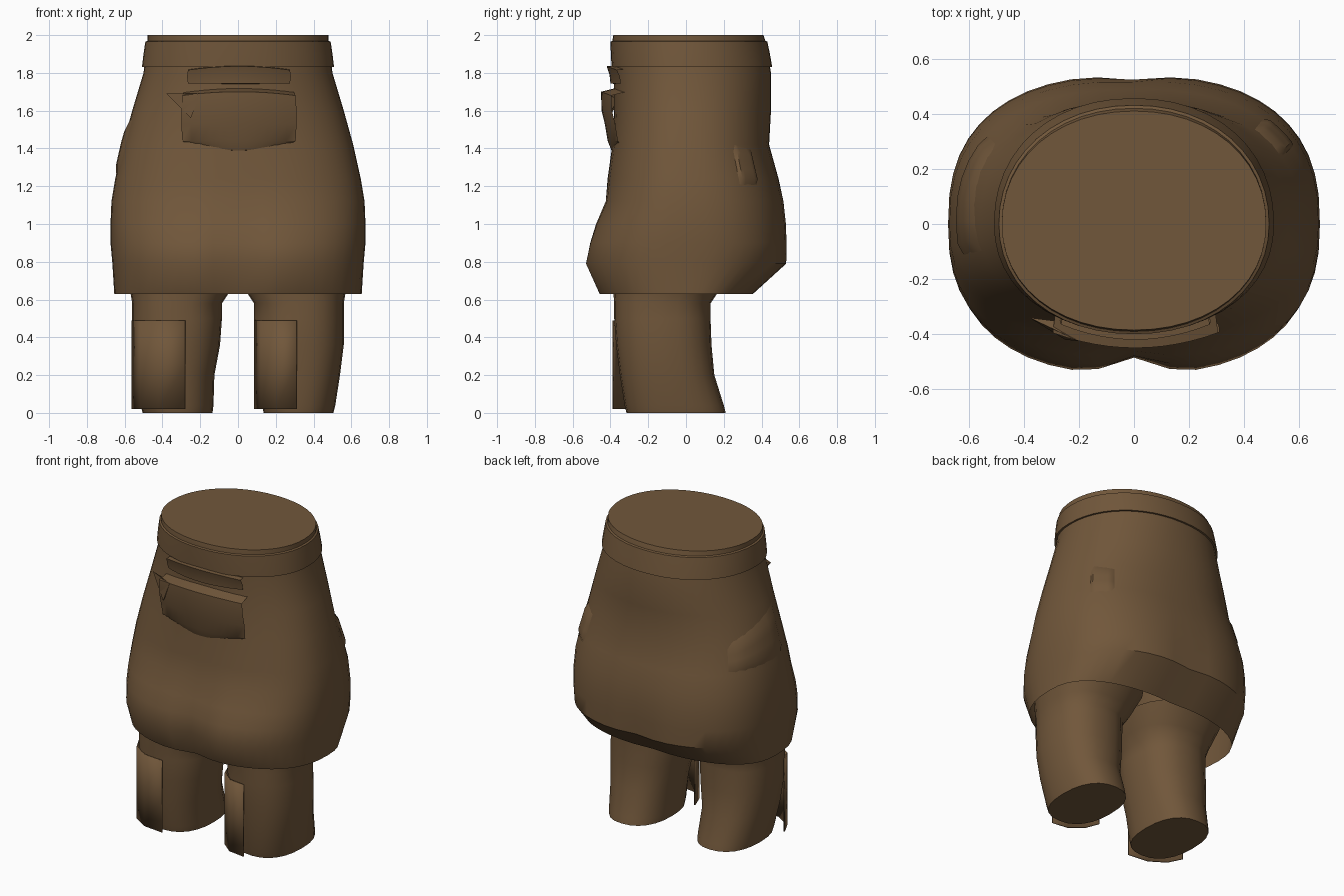
import bpy, math

if "Cube" in bpy.data.objects:
    bpy.data.objects.remove(bpy.data.objects["Cube"])

brown = bpy.data.materials.new("brown cloth")
brown.diffuse_color = (0.165, 0.095, 0.043, 1)
brown.use_nodes = True
brown.node_tree.nodes["Principled BSDF"].inputs["Base Color"].default_value = brown.diffuse_color


def make(name, verts, faces, angle=40):
    me = bpy.data.meshes.new(name)
    me.from_pydata(verts, [], faces)
    me.materials.append(brown)
    ob = bpy.data.objects.new(name, me)
    bpy.context.collection.objects.link(ob)
    bpy.ops.object.select_all(action='DESELECT')
    bpy.context.view_layer.objects.active = ob
    ob.select_set(True)
    bpy.ops.object.shade_smooth_by_angle(angle=math.radians(angle))
    return ob


def grid(name, rows, closed=False, cap_bottom=False, cap_top=False, angle=40):
    """Skin a stack of equal-length point rows, bottom to top."""
    n = len(rows[0])
    verts = [p for r in rows for p in r]
    faces = []
    for i in range(len(rows) - 1):
        for j in range(n if closed else n - 1):
            k = (j + 1) % n
            faces.append((i*n + j, i*n + k, (i+1)*n + k, (i+1)*n + j))
    if cap_bottom:
        faces.append(tuple(reversed(range(n))))
    if cap_top:
        faces.append(tuple(range((len(rows) - 1)*n, len(rows)*n)))
    return make(name, verts, faces, angle)


def thicken(ob, t):
    m = ob.modifiers.new("thickness", 'SOLIDIFY')
    m.thickness = t
    m.offset = -1


# Body outline: z, half width, front y, back y, squareness, centre dent
PROFILE = [
    (0.63, 0.655, -0.47, 0.36, 2.5, 0.08),
    (0.79, 0.665, -0.545, 0.54, 2.5, 0.11),
    (0.90, 0.675, -0.52, 0.54, 2.5, 0.08),
    (1.00, 0.675, -0.485, 0.535, 2.5, 0.05),
    (1.12, 0.67, -0.43, 0.52, 2.45, 0.02),
    (1.24, 0.65, -0.415, 0.49, 2.4, 0.0),
    (1.42, 0.61, -0.39, 0.44, 2.3, 0.0),
    (1.60, 0.56, -0.38, 0.45, 2.2, 0.0),
    (1.80, 0.50, -0.38, 0.45, 2.15, 0.0),
    (1.97, 0.48, -0.39, 0.42, 2.1, 0.0),
    (2.00, 0.48, -0.385, 0.41, 2.1, 0.0),
]


def body_point(a, z, off=0.0):
    """Point on the body at angle a (-90 degrees is the front) and height z."""
    z = min(max(z, PROFILE[0][0]), PROFILE[-1][0])
    for lo, hi in zip(PROFILE, PROFILE[1:]):
        if z <= hi[0]:
            break
    t = (z - lo[0]) / (hi[0] - lo[0])
    w, f, b, n, d = [p + (q - p)*t for p, q in zip(lo[1:], hi[1:])]
    c, s = math.cos(a), math.sin(a)
    x = math.copysign(abs(c)**(2/n), c) * (w + off)
    depth = (b if s > 0 else -f) + off
    y = math.copysign(abs(s)**(2/n), s) * depth
    y *= 1 - d*(0.4 if s > 0 else 1.0) * math.exp(-(x/0.11)**2)
    return (x, y, z)


def ring(z, off=0.0, n=48):
    return [body_point(2*math.pi*i/n, z, off) for i in range(n)]


# Skirt, closed at the waist
grid("skirt", [ring(p[0]) for p in PROFILE], closed=True, cap_top=True)

# Waistband with a small lip on both edges
grid("waistband", [ring(1.83, 0.0), ring(1.83, 0.012), ring(1.90, 0.012),
                   ring(1.965, 0.010), ring(1.97, 0.0)], closed=True, angle=30)

# Legs: z, inner x, outer x, front y, back y
LEG = [
    (0.00, 0.135, 0.505, -0.315, 0.21),
    (0.04, 0.13, 0.515, -0.325, 0.20),
    (0.20, 0.125, 0.54, -0.35, 0.15),
    (0.36, 0.095, 0.56, -0.37, 0.135),
    (0.50, 0.085, 0.56, -0.38, 0.13),
    (0.58, 0.085, 0.56, -0.38, 0.13),
    (0.64, 0.045, 0.57, -0.385, 0.17),
    (0.76, 0.00, 0.60, -0.39, 0.26),
]


def leg_ring(row, side, n=24):
    z, xi, xo, f, b = row
    pts = []
    for i in range(n):
        a = 2*math.pi*i/n * side
        c, s = math.cos(a), math.sin(a)
        pts.append((side*(xi + xo)/2 + math.copysign(abs(c)**0.85, c)*(xo - xi)/2,
                    (f + b)/2 + math.copysign(abs(s)**0.85, s)*(b - f)/2, z))
    return pts if side > 0 else pts[::-1]


for side, label in ((-1, "left"), (1, "right")):
    rows = [leg_ring(r, side) for r in LEG]
    if side < 0:
        rows = [r[::-1] for r in rows]
        rows = [[(x, y, z) for x, y, z in r][::-1] for r in rows]
    ob = grid(label + "_leg", rows, closed=True, cap_bottom=True, cap_top=True)
    # Keep all faces pointing outwards
    import bmesh
    bm = bmesh.new()
    bm.from_mesh(ob.data)
    bmesh.ops.recalc_face_normals(bm, faces=bm.faces)
    bm.to_mesh(ob.data)
    bm.free()

# Shin flaps hanging in front of the legs
for label, path in (
        ("left", [(-0.565, -0.22), (-0.52, -0.31), (-0.42, -0.375), (-0.28, -0.39)]),
        ("right", [(0.085, -0.22), (0.12, -0.31), (0.20, -0.375), (0.31, -0.39)])):
    flap = grid(label + "_shin_flap",
                [[(x, y, z) for x, y in path] for z in (0.02, 0.26, 0.49)])
    thicken(flap, 0.008)


# Front pouch and its flap: rows of z, half width, front y, curved around the belly
def pouch(name, rows, sag=0.0, n=13):
    pts = []
    for z, w, y, s in rows:
        row = []
        for i in range(n):
            t = 2*i/(n - 1) - 1
            row.append((t*w + 0.005, y + 0.055*t*t, z - s*t*t))
        pts.append(row)
    return grid(name, pts, angle=35)


pouch("pouch_flap", [(1.74, 0.26, -0.375, -0.01), (1.745, 0.27, -0.40, 0.0),
                     (1.79, 0.275, -0.405, 0.01), (1.835, 0.27, -0.42, 0.02),
                     (1.84, 0.26, -0.36, 0.02)])
pouch("pouch", [(1.38, 0.22, -0.37, -0.03), (1.39, 0.25, -0.395, -0.02),
                (1.44, 0.30, -0.415, 0.0), (1.53, 0.305, -0.43, 0.0),
                (1.60, 0.305, -0.447, 0.0), (1.70, 0.30, -0.45, 0.02),
                (1.72, 0.29, -0.37, 0.02)])

# Folded corner beside the pouch
make("pouch_corner",
     [(-0.38, -0.34, 1.69), (-0.20, -0.425, 1.69), (-0.25, -0.42, 1.56),
      (-0.33, -0.35, 1.64), (-0.22, -0.36, 1.66)],
     [(0, 3, 2, 1), (0, 1, 4), (1, 2, 4), (2, 3, 4), (3, 0, 4)])


# Side pocket panels lying on the hips
def hip_panel(name, a0, a1, z0, z1, slope, n=8):
    rows = []
    for k in range(6):
        row = []
        for i in range(n):
            t = i/(n - 1)
            a = math.radians(a0 + (a1 - a0)*t)
            top = z1 + slope*t
            edge = k in (0, 5) or i in (0, n - 1)
            row.append(body_point(a, z0 + (top - z0)*k/5, -0.004 if edge else 0.012))
        rows.append(row)
    return grid(name, rows)


hip_panel("left_hip_pocket", 140, 195, 1.25, 1.42, 0.18)
hip_panel("right_hip_pocket", 30, 48, 1.20, 1.43, -0.03)
